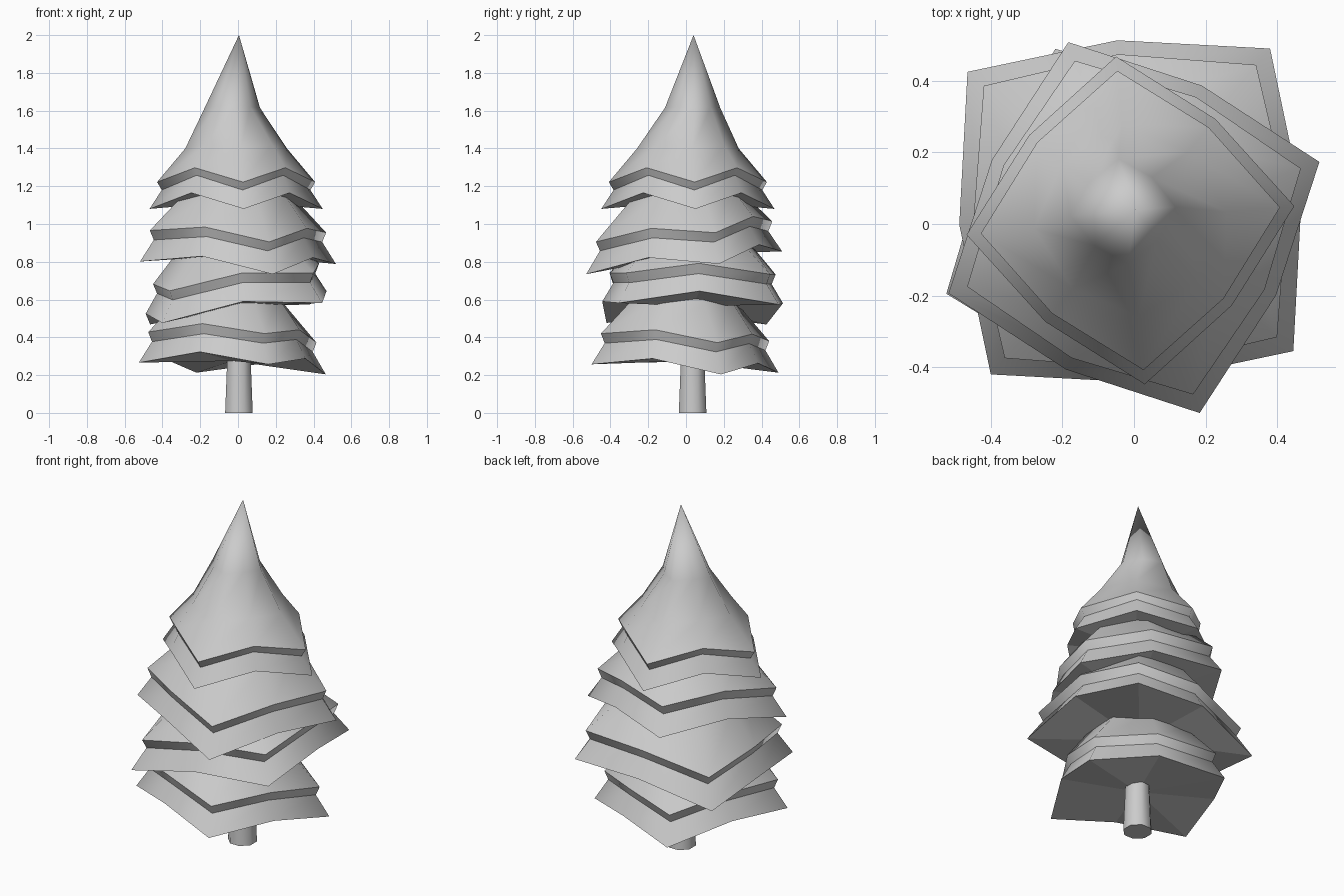
import bpy, bmesh
from math import cos, sin, radians, pi

if "Cube" in bpy.data.objects:
    bpy.data.objects.remove(bpy.data.objects["Cube"])


def finish(name, bm):
    bmesh.ops.recalc_face_normals(bm, faces=bm.faces[:])
    mesh = bpy.data.meshes.new(name)
    bm.to_mesh(mesh)
    bm.free()
    bpy.context.collection.objects.link(bpy.data.objects.new(name, mesh))


def bridge(bm, a, b):
    n = len(a)
    for i in range(n):
        j = (i + 1) % n
        bm.faces.new((a[i], a[j], b[j], b[i])).smooth = True


def fan(bm, ring, tip, smooth):
    n = len(ring)
    for i in range(n):
        bm.faces.new((ring[i], ring[(i + 1) % n], tip)).smooth = smooth


def sharpen(bm, ring):
    for i, v in enumerate(ring):
        e = bm.edges.get((v, ring[(i + 1) % len(ring)]))
        if e:
            e.smooth = False


# Tier: square hem with drooping corners and raised mid points, tilted as a whole
def tier(name, cx, cy, z0, turn, tilt, rings, tip):
    bm = bmesh.new()
    loops = []
    for ox, oy, rc, rm, zc, zm in rings:
        loop = []
        for i in range(8):
            r, h = ((rc, zc), (rm, zm))[i % 2]
            a = radians(turn) + i * pi / 4
            x, y = r * cos(a), r * sin(a)
            z = z0 + h + tilt[0] * x + tilt[1] * y
            loop.append(bm.verts.new((cx + ox + x, cy + oy + y, z)))
        loops.append(loop)
    for a, b in zip(loops, loops[1:]):
        bridge(bm, a, b)
    fan(bm, loops[-1], bm.verts.new(tip), True)
    # underside
    fan(bm, loops[0], bm.verts.new((cx, cy, z0 + 0.04)), False)
    for loop in loops[:3]:
        sharpen(bm, loop)
    finish(name, bm)


# Hem, inner edge of upper layer, outer lip, shoulder, crown
def lower_rings(r, lift):
    return [(0, 0, r, r * 0.8, 0, lift),
            (0, 0, r * 0.86, r * 0.7, 0.115, lift + 0.1),
            (0, 0, r * 0.9, r * 0.735, 0.165, lift + 0.152),
            (0, 0, r * 0.55, r * 0.5, 0.36, 0.38),
            (0, 0, r * 0.3, r * 0.27, 0.5, 0.5)]


for name, cx, cy, z0, r, turn, tilt, lift in (
        ("bottom_tier", -0.03, -0.005, 0.235, 0.53, 21, (-0.04, -0.06), 0.058),
        ("lower_middle_tier", -0.01, 0.035, 0.525, 0.60, 49.4, (0.125, 0.0), 0.06),
        ("upper_middle_tier", 0.0, -0.01, 0.795, 0.55, 19.5, (-0.048, 0.1), 0.065)):
    tier(name, cx, cy, z0, turn, tilt, lower_rings(r, lift), (cx, cy, z0 + 0.55))

tier("top_tier", -0.01, 0.01, 1.08, 5, (0, 0),
     [(0, 0, 0.46, 0.37, 0, 0.085),
      (0, 0, 0.395, 0.325, 0.1, 0.178),
      (0, 0, 0.42, 0.34, 0.142, 0.218),
      (0, 0, 0.27, 0.25, 0.32, 0.34),
      (-0.02, 0.025, 0.147, 0.125, 0.535, 0.54)],
     (0.005, 0.04, 2.0))

# Tapered trunk
bm = bmesh.new()
loops = [[bm.verts.new((0.005 + r * cos(i * pi / 4 + pi / 8),
                        0.035 + r * sin(i * pi / 4 + pi / 8), z)) for i in range(8)]
         for r, z in ((0.079, 0), (0.064, 0.36))]
bridge(bm, *loops)
for loop in loops:
    bm.faces.new(loop)
    sharpen(bm, loop)
finish("trunk", bm)
